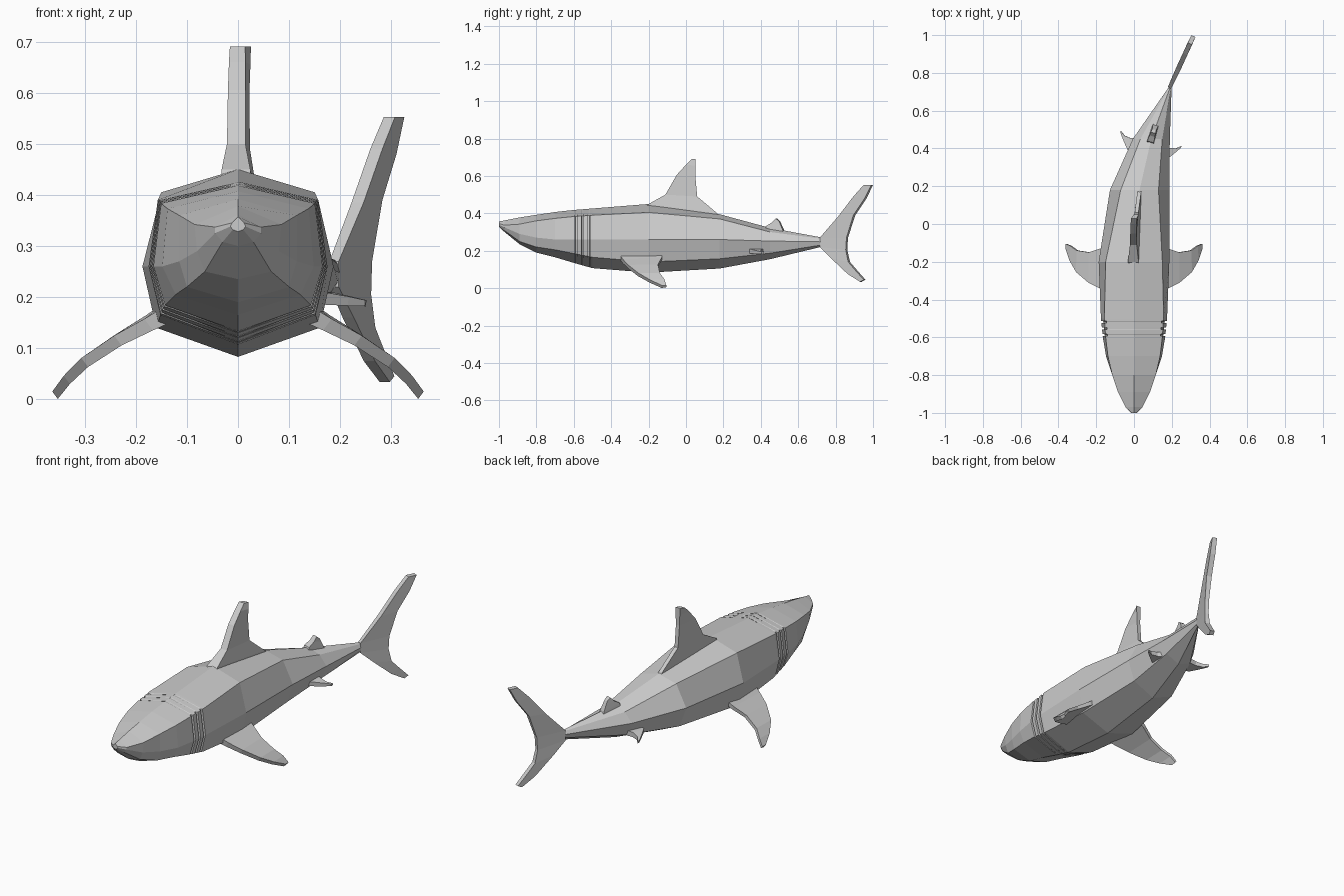
import bpy, bmesh
from math import sin, cos, radians
from mathutils import Vector as V


def spine(y):
    """Sideways offset of the swimming body."""
    return 0.19 * max(0, (y + 0.2) / 0.92) ** 2.1


def loft(name, rings):
    bm = bmesh.new()
    vs = [[bm.verts.new(p) for p in r] for r in rings]
    n = len(rings[0])
    for a, b in zip(vs, vs[1:]):
        for i in range(n):
            j = (i + 1) % n
            bm.faces.new((a[i], a[j], b[j], b[i]))
    bm.faces.new(vs[0])
    bm.faces.new(vs[-1])
    bmesh.ops.recalc_face_normals(bm, faces=bm.faces[:])
    me = bpy.data.meshes.new(name)
    bm.to_mesh(me)
    bm.free()
    ob = bpy.data.objects.new(name, me)
    bpy.context.collection.objects.link(ob)
    return ob


def fin(name, stations, normal):
    """Stations: leading point, trailing point, half thickness at each."""
    n = V(normal).normalized()
    loft(name, [[V(a) + n * ta, V(a) - n * ta, V(b) - n * tb, V(b) + n * tb]
                for a, b, ta, tb in stations])


# Body: y, then z of top / upper / middle / lower / bottom, then half widths
sections = [
    (-1.00, .357, .345, .338, .332, .328, .012, .015, .010),
    (-.97, .362, .337, .325, .308, .300, .045, .045, .030),
    (-.89, .378, .342, .290, .250, .235, .085, .080, .065),
    (-.80, .392, .360, .270, .220, .190, .115, .115, .100),
    (-.70, .407, .373, .260, .205, .165, .138, .148, .122),
    (-.60, .418, .383, .260, .185, .135, .150, .165, .142),
    (-.50, .426, .390, .260, .165, .107, .157, .175, .152),
    (-.20, .450, .405, .260, .140, .083, .150, .187, .160),
    (.18, .395, .370, .260, .157, .105, .100, .157, .120),
    (.45, .322, .300, .252, .187, .155, .058, .098, .075),
    (.72, .272, .265, .248, .230, .220, .005, .009, .005)]


def ring(s, inset=0):
    y, zt, zu, zm, zl, zb, wu, wm, wl = s
    wu, wm, wl = wu - inset, wm - inset, wl - inset
    c = spine(y)
    return [(c + x, y, z) for x, z in (
        (0, zt), (wu, zu), (wm, zm), (wl, zl),
        (0, zb), (-wl, zl), (-wm, zm), (-wu, zu))]


rings = []
for s in sections:
    rings.append(ring(s))
    if s[0] == -.60:
        # Gill slits as narrow grooves
        for y0 in (-.594, -.559, -.525):
            for dy, inset in ((0, 0), (.002, .011), (.010, .011), (.012, 0)):
                t = (y0 + dy + .6) / .1
                mid = [a + (b - a) * t for a, b in zip(sections[5], sections[6])]
                rings.append(ring(mid, inset))
loft("body", rings)

# Main dorsal fin: z, front y, rear y, front and rear half thickness
fin("dorsal_fin", [((-.004 + spine(y0) * .3, y0, z0), (spine(y1), y1, z1), t0, t1)
    for y0, z0, y1, z1, t0, t1 in (
        (-.22, .425, .19, .375, .030, .010),
        (-.20, .450, .165, .402, .028, .010),
        (-.11, .500, .060, .490, .018, .010),
        (-.05, .605, .050, .600, .017, .010),
        (0, .660, .050, .655, .016, .012),
        (.03, .690, .050, .690, .015, .013))], (1, 0, 0))

# Small rear dorsal fin
fin("rear_dorsal_fin", [((spine(y0), y0, z0), (spine(y1), y1, z1), t, t * .8)
    for y0, z0, y1, z1, t in (
        (.425, .305, .530, .285, .020),
        (.435, .333, .520, .312, .018),
        (.465, .352, .508, .340, .015),
        (.483, .373, .500, .358, .013))], (1, -.3, 0))

# Tail fin: crescent in a plane angled sideways
tail_x = lambda y: .188 + (y - .72) * .46
fin("tail_fin", [((tail_x(y0), y0, z0), (tail_x(y1), y1, z1), t, t)
    for y0, z0, y1, z1, t in (
        (.955, .552, .995, .552, .012),
        (.900, .490, .960, .480, .013),
        (.820, .385, .900, .390, .013),
        (.720, .270, .862, .270, .010),
        (.720, .220, .858, .205, .010),
        (.780, .160, .872, .140, .012),
        (.870, .075, .915, .090, .012),
        (.935, .034, .955, .045, .011))], (1, -.46, 0))

for side, label in ((1, "right"), (-1, "left")):
    # Pectoral fins
    fin("pectoral_fin_" + label, [((side * x, y0, z), (side * x, y1, z + dz), t, t * .7)
        for x, z, y0, y1, dz, t in (
            (.120, .175, -.360, -.120, .015, .018),
            (.175, .146, -.340, -.130, .010, .014),
            (.235, .115, -.310, -.150, .005, .012),
            (.300, .072, -.255, -.140, .003, .011),
            (.335, .038, -.195, -.115, .003, .010),
            (.358, .008, -.130, -.105, .002, .009))], (side * .6, 0, .8))

    # Pelvic fins, turned with the body
    def turned(x, y, z):
        a = radians(-14)
        x *= side
        return (spine(.4) + x * cos(a) - y * sin(a), .4 + x * sin(a) + y * cos(a), z)
    fin("pelvic_fin_" + label, [(turned(x, y0, z), turned(x, y1, z), t, t)
        for x, z, y0, y1, t in (
            (.050, .200, -.055, .045, .014),
            (.105, .197, -.035, .030, .012),
            (.140, .192, .010, .035, .009),
            (.165, .188, .045, .055, .006))], (side * .1, 0, 1))
